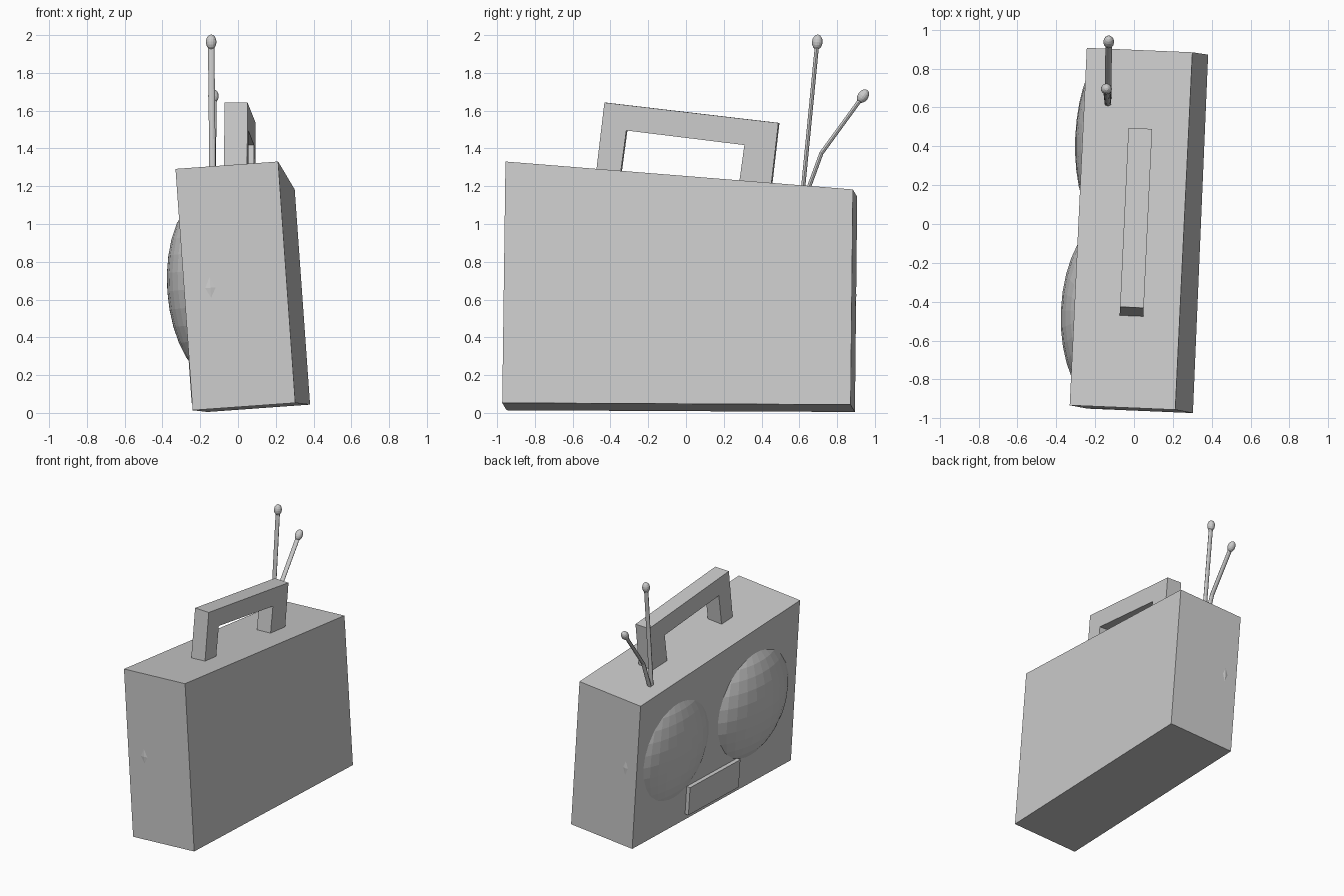
import bpy, bmesh, math
from mathutils import Vector, Matrix

if "Cube" in bpy.data.objects:
    bpy.data.objects.remove(bpy.data.objects["Cube"])

# Leaning frame of the case: a = thickness, b = front to back, c = up
U = Vector((0.9965, -0.042, 0.0715)).normalized()
V = Vector((0.0415, 0.999, -0.005))
V = (V - U * V.dot(U)).normalized()
W = U.cross(V)
CASE = Matrix.Translation((-0.24, -0.95, 0.014)) @ Matrix((U, V, W)).transposed().to_4x4()


def finish(name, bm, smooth=False):
    bmesh.ops.recalc_face_normals(bm, faces=bm.faces)
    me = bpy.data.meshes.new(name)
    bm.to_mesh(me)
    bm.free()
    me.shade_flat()
    ob = bpy.data.objects.new(name, me)
    bpy.context.collection.objects.link(ob)
    return ob


def prism(name, profile, offset):
    """Extrude a closed outline along an offset vector."""
    bm = bmesh.new()
    face = bm.faces.new([bm.verts.new(p) for p in profile])
    res = bmesh.ops.extrude_face_region(bm, geom=[face], use_keep_orig=True)
    verts = [g for g in res["geom"] if isinstance(g, bmesh.types.BMVert)]
    bmesh.ops.translate(bm, verts=verts, vec=offset)
    return finish(name, bm)


def ellipsoid(name, matrix, radii, seg=32, rings=16):
    bm = bmesh.new()
    bmesh.ops.create_uvsphere(bm, u_segments=seg, v_segments=rings, radius=1,
                              matrix=matrix @ Matrix.Diagonal((*radii, 1)))
    return finish(name, bm)


def rod(name, points, rx, ry, sides=12):
    """Elliptical tube through points lying in a plane of near-constant x."""
    bm = bmesh.new()
    pts = [Vector(p) for p in points]
    rings = []
    for i, p in enumerate(pts):
        d = (pts[min(i + 1, len(pts) - 1)] - pts[max(i - 1, 0)]).normalized()
        side = d.cross(Vector((1, 0, 0))).normalized()
        across = side.cross(d)
        rings.append([bm.verts.new(p + across * rx * math.cos(t) + side * ry * math.sin(t))
                      for t in (2 * math.pi * k / sides for k in range(sides))])
    for lo, hi in zip(rings, rings[1:]):
        for k in range(sides):
            n = (k + 1) % sides
            bm.faces.new((lo[k], lo[n], hi[n], hi[k]))
    bm.faces.new(rings[0])
    bm.faces.new(rings[-1])
    return finish(name, bm)


# Case: side outline with a top that slopes down to the back
outline = [(0, 0), (1.846, 0), (1.849, 1.142), (0.007, 1.281)]
prism("case", [CASE @ Vector((0, b, c)) for b, c in outline], U * 0.545)

# Domed speakers, partly sunk into the left face
for name, b, c, depth, bulge, r in (("large_speaker", 0.495, 0.64, 0.14, 0.25, 0.497),
                                    ("small_speaker", 1.39, 0.612, 0.1, 0.175, 0.463)):
    ellipsoid(name, CASE @ Matrix.Translation((depth, b, c)), (bulge, r, r))

# Low panel between the speakers
panel = [(0.65, 0.045), (1.235, 0.045), (1.235, 0.265), (0.65, 0.265)]
prism("front_panel", [CASE @ Vector((-0.03, b, c)) for b, c in panel], U * 0.06)

# Carrying handle
arch = [(-0.471, 1.265), (-0.426, 1.643), (0.495, 1.535), (0.455, 1.19),
        (0.285, 1.20), (0.315, 1.418), (-0.31, 1.495), (-0.343, 1.25)]
prism("handle", [(-0.072 + 0.047 * (y + 0.43), y, z) for y, z in arch], Vector((0.122, -0.006, 0)))

# Antennas with ball tips, the second one bent
antennas = {
    "straight_antenna": [(-0.134, 0.617, 1.16), (-0.142, 0.695, 1.963)],
    "bent_antenna": [(-0.134, 0.638, 1.16), (-0.133, 0.717, 1.375), (-0.13, 0.937, 1.677)],
}
for name, path in antennas.items():
    rod(name, path, 0.017, 0.011)
    d = Vector(path[-1]) - Vector(path[-2])
    tilt = Matrix.Rotation(-math.atan2(d.y, d.z), 4, "X")
    ellipsoid(name + "_tip", Matrix.Translation(path[-1]) @ tilt, (0.028, 0.028, 0.04), 16, 8)
